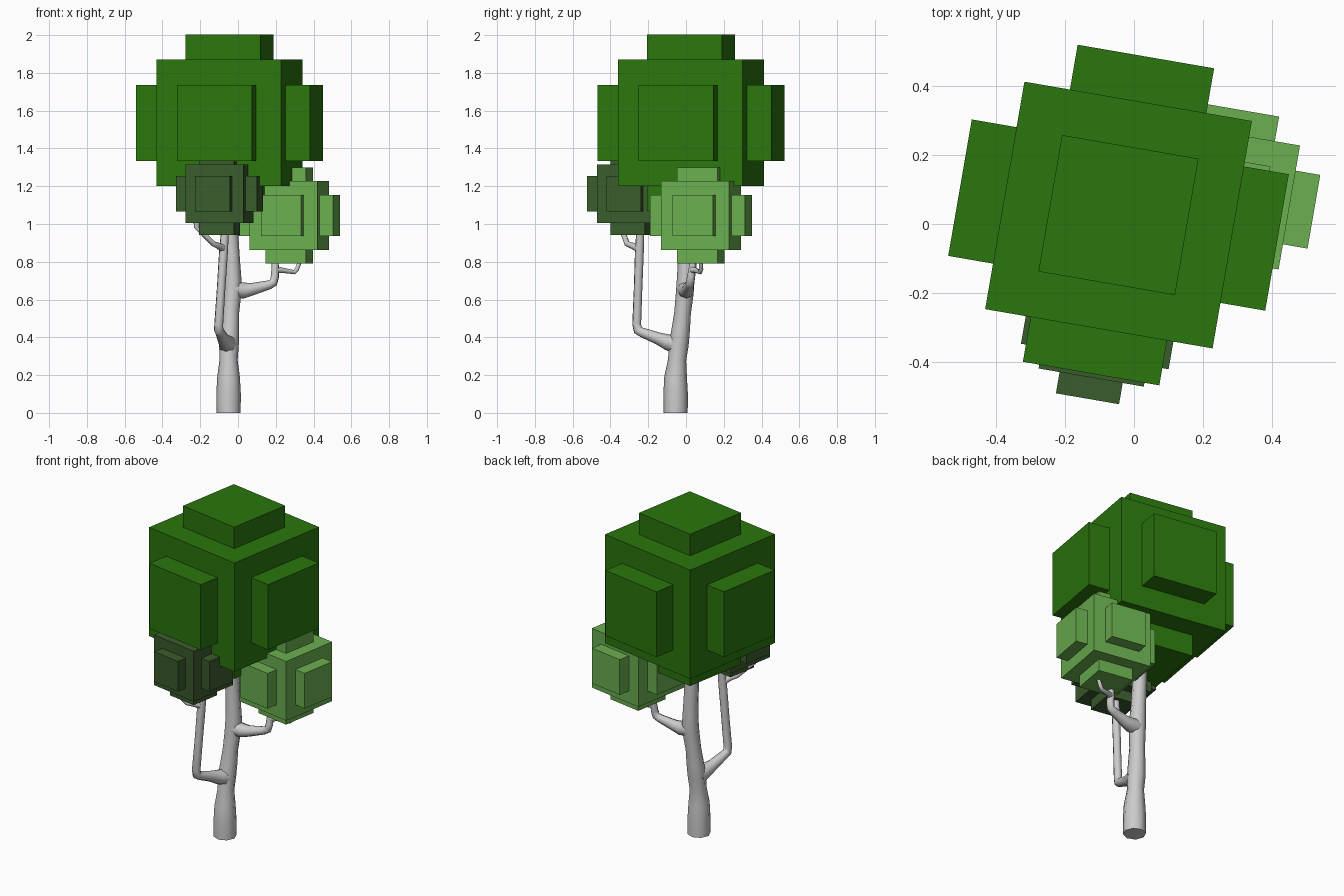
import bpy, bmesh, math
from mathutils import Matrix, Vector

YAW = math.radians(-9.8)


def crown(name, center, core, plate, reach, color):
    """Cube with a thinner square plate raised on each of its six faces."""
    bm = bmesh.new()
    bmesh.ops.create_cube(bm, size=core)
    depth = reach - core / 2 + 0.01
    for axis in range(3):
        for side in (-1, 1):
            size = [plate] * 3
            size[axis] = depth
            pos = Vector((0, 0, 0))
            pos[axis] = side * (reach - depth / 2)
            bmesh.ops.create_cube(bm, size=1, matrix=Matrix.Translation(pos) @ Matrix.Diagonal((*size, 1)))
    mesh = bpy.data.meshes.new(name)
    bm.to_mesh(mesh)
    bm.free()
    ob = bpy.data.objects.new(name, mesh)
    ob.location = center
    ob.rotation_euler.z = YAW
    mat = bpy.data.materials.new(name + "_green")
    mat.diffuse_color = (*color, 1)
    mesh.materials.append(mat)
    bpy.context.collection.objects.link(ob)


def limb(name, points):
    """Eight-sided tapering tube through (x, y, z, radius) points."""
    cu = bpy.data.curves.new(name, 'CURVE')
    cu.dimensions = '3D'
    cu.bevel_depth = 1.0
    cu.bevel_resolution = 2
    cu.use_fill_caps = True
    sp = cu.splines.new('POLY')
    sp.points.add(len(points) - 1)
    for p, (x, y, z, r) in zip(sp.points, points):
        p.co = (x, y, z, 1)
        p.radius = r
    sp.use_smooth = True
    ob = bpy.data.objects.new(name, cu)
    bpy.context.collection.objects.link(ob)


# Leaf blocks
crown("main_crown", (-0.045, 0.026, 1.535), 0.67, 0.402, 0.467, (0.023, 0.18, 0.004))
crown("light_crown", (0.271, 0.079, 1.045), 0.365, 0.217, 0.255, (0.145, 0.43, 0.08))
crown("dark_crown", (-0.098, -0.293, 1.16), 0.31, 0.186, 0.2175, (0.042, 0.107, 0.026))

# Trunk
limb("trunk", [
    (-0.05, -0.055, 0.0, 0.064), (-0.05, -0.055, 0.1, 0.065), (-0.05, -0.055, 0.19, 0.06),
    (-0.05, -0.047, 0.28, 0.048), (-0.048, -0.038, 0.36, 0.052), (-0.043, -0.028, 0.44, 0.049),
    (-0.038, -0.018, 0.53, 0.044), (-0.03, -0.007, 0.63, 0.047), (-0.028, -0.002, 0.7, 0.047),
    (-0.032, 0.0, 0.8, 0.043), (-0.04, 0.0, 0.95, 0.041), (-0.045, 0.005, 1.15, 0.04)])

# Front branch with its twig
limb("front_branch", [
    (-0.05, -0.04, 0.36, 0.052), (-0.065, -0.1, 0.375, 0.042), (-0.08, -0.15, 0.395, 0.032),
    (-0.095, -0.23, 0.425, 0.026), (-0.102, -0.255, 0.438, 0.025), (-0.102, -0.261, 0.47, 0.024),
    (-0.09, -0.254, 0.65, 0.023), (-0.077, -0.247, 0.85, 0.024), (-0.065, -0.24, 1.02, 0.02)])
limb("front_twig", [
    (-0.078, -0.248, 0.87, 0.022), (-0.105, -0.285, 0.885, 0.017), (-0.13, -0.312, 0.895, 0.015),
    (-0.18, -0.33, 0.945, 0.014), (-0.222, -0.345, 0.985, 0.013), (-0.222, -0.345, 1.03, 0.013)])

# Right branch with its twig
limb("right_branch", [
    (-0.03, -0.005, 0.655, 0.046), (0.03, 0.002, 0.648, 0.042), (0.075, 0.006, 0.655, 0.033),
    (0.165, 0.018, 0.678, 0.024), (0.188, 0.022, 0.69, 0.023), (0.195, 0.027, 0.72, 0.022),
    (0.197, 0.035, 0.77, 0.02), (0.197, 0.04, 0.85, 0.016)])
limb("right_twig", [
    (0.196, 0.032, 0.757, 0.02), (0.235, 0.05, 0.755, 0.014), (0.298, 0.075, 0.745, 0.012),
    (0.312, 0.08, 0.76, 0.012), (0.335, 0.08, 0.82, 0.01)])
